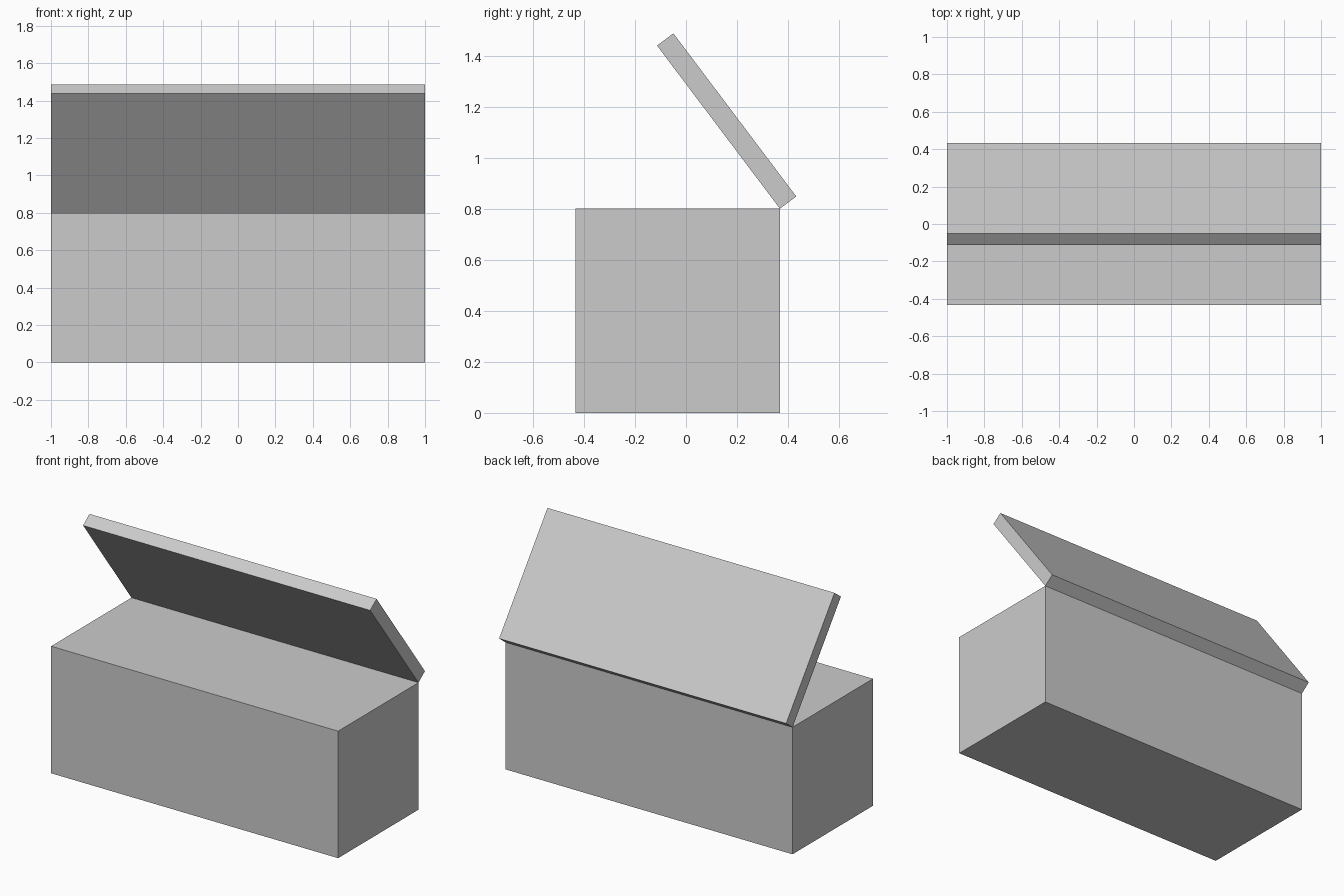
import bpy
from math import radians
from mathutils import Matrix, Vector

if "Cube" in bpy.data.objects:
    bpy.data.objects.remove(bpy.data.objects["Cube"])

LENGTH, DEPTH, HEIGHT = 2.0, 0.8, 0.8
LID_THICKNESS = 0.08
HINGE = Vector((0, 0.368, HEIGHT))  # top back edge of the chest


def slab(name, height, pivot, angle=0):
    """Block whose lower back edge sits at the pivot, turned about x."""
    bpy.ops.mesh.primitive_cube_add(size=1)
    obj = bpy.context.object
    obj.name = name
    obj.data.transform(Matrix.Diagonal((LENGTH, DEPTH, height, 1)))
    obj.data.transform(Matrix.Translation((0, -DEPTH / 2, height / 2)))
    obj.location = pivot
    obj.rotation_euler.x = radians(angle)
    return obj


# Chest body
slab("chest_body", HEIGHT, (0, HINGE.y, 0))

# Lid swung open on the back edge
slab("chest_lid", LID_THICKNESS, HINGE, -53)
